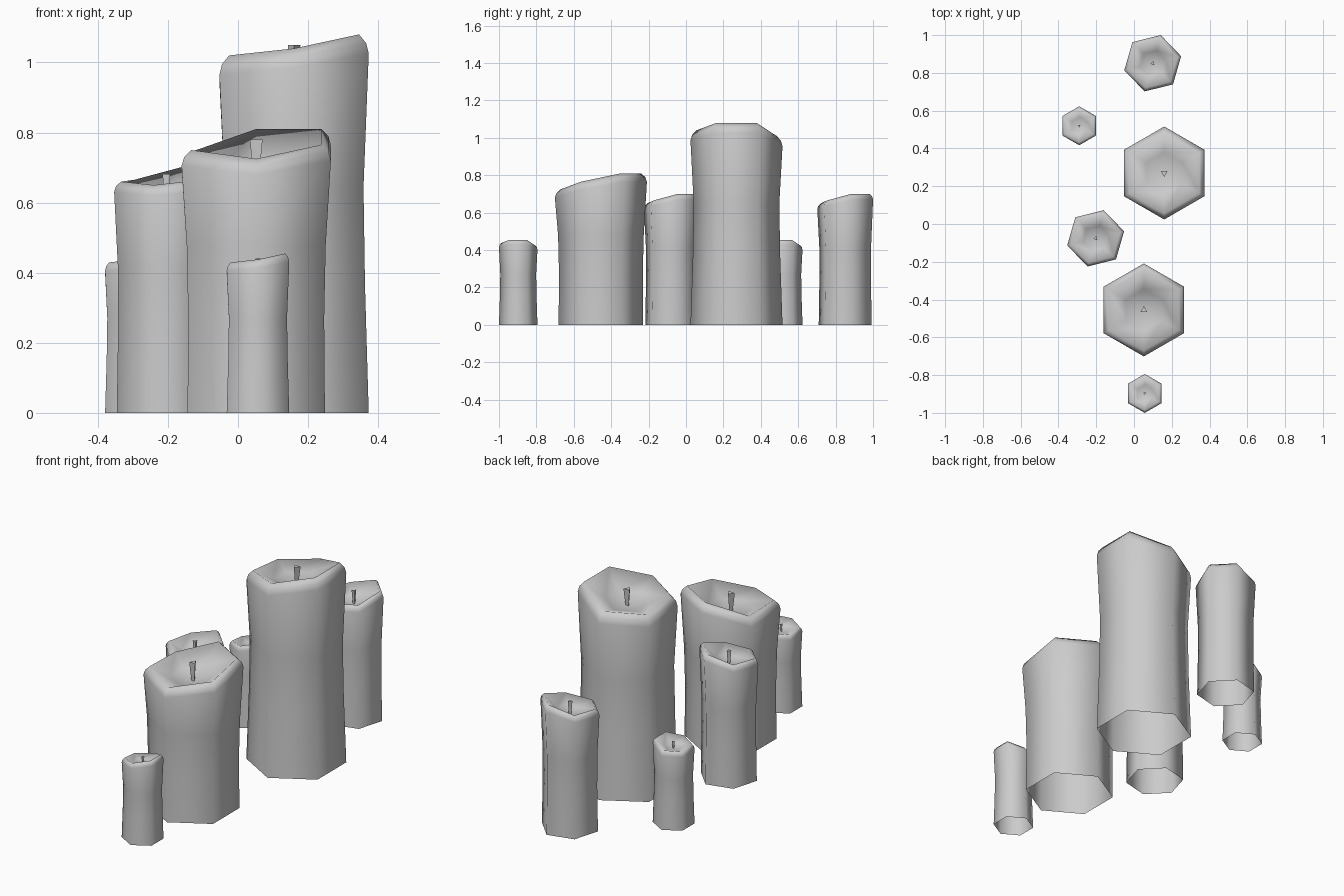
import bpy, bmesh
from math import sin, cos, radians

if "Cube" in bpy.data.objects:
    bpy.data.objects.remove(bpy.data.objects["Cube"])

# Rim heights at the six corners, counter-clockwise from the corner at +30 degrees
TALL_RIM = [1.08, 1.01, 1.0, 1.02, 1.04, 1.08]
WIDE_RIM = [0.81, 0.81, 0.745, 0.75, 0.725, 0.765]
SLIM_RIM = [0.70, 0.70, 0.665, 0.66, 0.65, 0.665]


def finish(bm, name, smooth):
    bmesh.ops.recalc_face_normals(bm, faces=bm.faces)
    mesh = bpy.data.meshes.new(name)
    bm.to_mesh(mesh)
    bm.free()
    for p in mesh.polygons:
        p.use_smooth = smooth
    obj = bpy.data.objects.new(name, mesh)
    bpy.context.collection.objects.link(obj)
    return obj


def ring(bm, x, y, r, heights, turn):
    n = len(heights)
    return [bm.verts.new((x + r * cos(radians(turn + 360 * i / n)),
                          y + r * sin(radians(turn + 360 * i / n)), h))
            for i, h in enumerate(heights)]


def bridge(bm, a, b):
    n = len(a)
    for i in range(n):
        bm.faces.new((a[i], a[(i + 1) % n], b[(i + 1) % n], b[i]))


def candle(name, x, y, r, rim, turn, base, pool, wick_top, lip, wick_turn):
    # Wax: open-bottomed waisted body, bevelled slanted lip and dished pool
    bm = bmesh.new()
    mean = sum(rim) / 6
    shoulder = [h - lip for h in rim]
    rings = [ring(bm, x, y, r * base, [0] * 6, turn)]
    for f, k in ((0.35, (base + 0.92) / 2 - 0.01), (0.62, 0.93)):
        rings.append(ring(bm, x, y, r * k, [mean * f] * 6, turn))
    rings.append(ring(bm, x, y, r, shoulder, turn))
    rings.append(ring(bm, x, y, r * 0.965, [h - lip * 0.45 for h in rim], turn))
    rings.append(ring(bm, x, y, r * 0.87, rim, turn))
    for a, b in zip(rings, rings[1:]):
        bridge(bm, a, b)
    inner = ring(bm, x, y, r * 0.45, [pool + 0.3 * (h - pool) for h in rim], turn)
    bridge(bm, rings[-1], inner)
    centre = bm.verts.new((x, y, pool))
    for i in range(6):
        bm.faces.new((inner[i], inner[(i + 1) % 6], centre))
    finish(bm, name + "_wax", True)

    # Wick: three-sided, flaring upwards
    bm = bmesh.new()
    low = ring(bm, x, y, r * 0.04, [pool - 0.005] * 3, wick_turn)
    high = ring(bm, x, y, r * 0.085, [wick_top] * 3, wick_turn)
    bridge(bm, low, high)
    bm.faces.new(high)
    finish(bm, name + "_wick", False)


# Large candles
candle("tall_candle", 0.16, 0.27, 0.246, TALL_RIM, 30, 1.0, 0.96, 1.05, 0.055, 270)
candle("wide_candle", 0.052, -0.455, 0.246, WIDE_RIM, 30, 0.92, 0.68, 0.78, 0.045, 90)

# Medium candles, slightly turned
for name, x, y in (("back_candle", 0.099, 0.851), ("left_candle", -0.203, -0.076)):
    candle(name, x, y, 0.155, SLIM_RIM, 14, 0.95, 0.61, 0.682, 0.03, 74)

# Small candles: scaled copies of the tall shape
for name, x, y, w in (("small_back_candle", -0.29, 0.52, 270),
                      ("small_front_candle", 0.057, -0.897, 270)):
    candle(name, x, y, 0.103, [h * 0.421 for h in TALL_RIM], 30, 1.0, 0.402, 0.44, 0.024, w)
